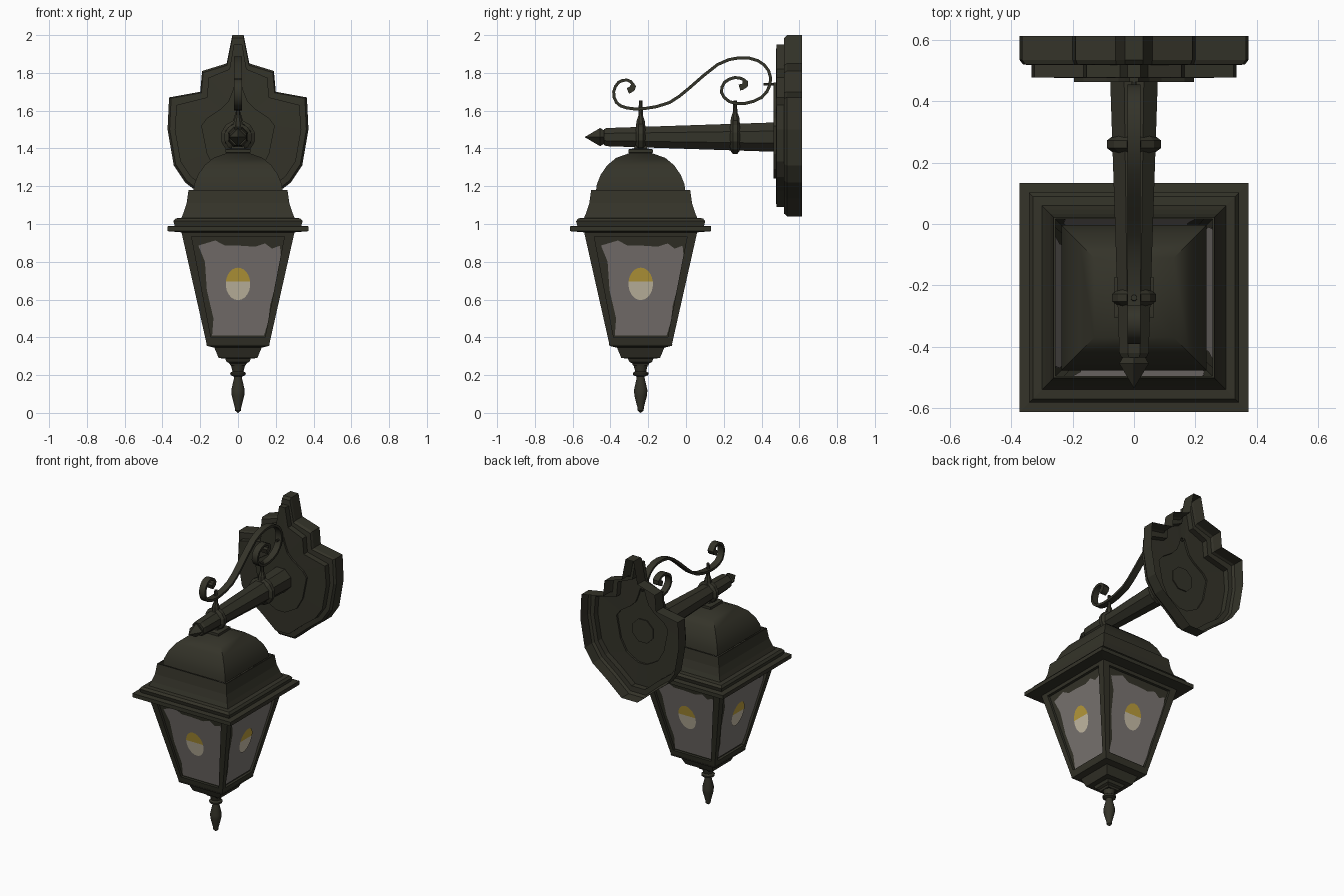
import bpy, bmesh, math
from mathutils import Vector, Matrix

if "Cube" in bpy.data.objects:
    bpy.data.objects.remove(bpy.data.objects["Cube"])

def mat(name, c):
    m = bpy.data.materials.new(name)
    m.diffuse_color = (*c, 1)
    m.use_nodes = True
    m.node_tree.nodes["Principled BSDF"].inputs["Base Color"].default_value = m.diffuse_color
    return m

IRON = mat("dark_bronze", (0.034, 0.033, 0.022))
GLASS = mat("smoky_glass", (0.20, 0.18, 0.168))
AMBER = mat("amber_glow", (0.50, 0.34, 0.045))
CREAM = mat("cream_bulb", (0.58, 0.52, 0.39))
LY = -0.24          # lantern centre in y
AZ = 1.46           # arm axis height

def make(name, bm, material, smooth=0, recalc=True):
    if recalc:
        bmesh.ops.recalc_face_normals(bm, faces=bm.faces)
    me = bpy.data.meshes.new(name)
    bm.to_mesh(me)
    bm.free()
    me.materials.append(material)
    ob = bpy.data.objects.new(name, me)
    bpy.context.collection.objects.link(ob)
    if smooth:
        bpy.ops.object.select_all(action='DESELECT')
        bpy.context.view_layer.objects.active = ob
        ob.select_set(True)
        bpy.ops.object.shade_smooth_by_angle(angle=math.radians(smooth))
    return ob

def loft(name, rings, material=IRON, start=True, end=True, smooth=0):
    """Skin closed rings of equal length, optionally capping the ends."""
    bm = bmesh.new()
    vs = [[bm.verts.new(p) for p in r] for r in rings]
    n = len(vs[0])
    for a, b in zip(vs, vs[1:]):
        for i in range(n):
            bm.faces.new((a[i], a[(i + 1) % n], b[(i + 1) % n], b[i]))
    if start:
        bm.faces.new(vs[0])
    if end:
        bm.faces.new(vs[-1])
    return make(name, bm, material, smooth)

def square(name, prof, **kw):
    """Square lantern section from (half width, height) pairs."""
    return loft(name, [[(sx * h, LY + sy * h, z) for sx, sy in
                        ((-1, -1), (1, -1), (1, 1), (-1, 1))] for h, z in prof], **kw)

def turned(name, prof, x=0, y=0, z=0, axis='Z', sides=8, phase=0.5, smooth=0):
    """Turned section from (radius, distance along axis) pairs."""
    rings = []
    for r, t in prof:
        ring = []
        for i in range(sides):
            a = 2 * math.pi * (i + phase) / sides
            c, s = max(r, 0.001) * math.cos(a), max(r, 0.001) * math.sin(a)
            ring.append((x + c, y + s, z + t) if axis == 'Z' else (x + c, y + t, z + s))
        rings.append(ring)
    return loft(name, rings, smooth=smooth)

# --- Wall plate: stepped shield, hollow at the back ---
outer = [(.03, 2.0), (.06, 1.85), (.19, 1.81), (.20, 1.70), (.365, 1.67), (.373, 1.50),
         (.34, 1.31), (.28, 1.22), (.17, 1.135), (.06, 1.04)]
middle = [(.022, 1.95), (.045, 1.82), (.155, 1.775), (.165, 1.67), (.325, 1.63), (.335, 1.50),
          (.305, 1.33), (.25, 1.25), (.15, 1.175), (.05, 1.09)]
inner = [(.015, 1.75), (.03, 1.70), (.05, 1.65), (.09, 1.61), (.165, 1.56), (.195, 1.52),
         (.165, 1.37), (.12, 1.29), (.07, 1.26), (.03, 1.24)]

def shield(half, y, s=1.0):
    pts = half + [(-x, z) for x, z in reversed(half)]
    return [(x * s, y, 1.52 + (z - 1.52) * s) for x, z in pts]

loft("wall_plate", [shield(outer, .613), shield(outer, .535), shield(outer, .52, .97),
                    shield(middle, .518), shield(middle, .478), shield(inner, .476),
                    shield(inner, .463)], start=False)

# --- Arm with pointed tip and two collars ---
turned("arm", [(.045, -.435), (.052, -.42), (.084, .47)], z=AZ, axis='Y')
turned("arm_tip", [(0, -.535), (.048, -.455), (.034, -.43)], z=AZ, axis='Y', sides=4, phase=0)
for nm, y, r in (("front", LY, .074), ("rear", .26, .092)):
    turned(nm + "_collar", [(r - .025, -.03), (r, -.012), (r, .012), (r - .025, .03)],
           y=y, z=AZ, axis='Y', sides=12)
    turned(nm + "_post", [(.028, r - .03), (.024, r + .01), (.013, r + .04), (.010, .195)],
           y=y, z=AZ)

# --- Scroll ribbon ---
ctrl = [(-.308, 1.705), (-.285, 1.717), (-.283, 1.743), (-.312, 1.762), (-.357, 1.75), (-.383, 1.70),
        (-.368, 1.643), (-.315, 1.615), (-.22, 1.611), (-.087, 1.643), (.02, 1.722), (.167, 1.844),
        (.283, 1.88), (.38, 1.865), (.437, 1.812), (.445, 1.738), (.40, 1.67), (.31, 1.638),
        (.23, 1.648), (.188, 1.696), (.204, 1.75), (.257, 1.775), (.304, 1.765), (.313, 1.735),
        (.283, 1.722)]
pts = [Vector(p) for p in ctrl]
path = []
for i in range(len(pts) - 1):       # Catmull-Rom refinement
    p0, p1, p2, p3 = pts[max(i - 1, 0)], pts[i], pts[i + 1], pts[min(i + 2, len(pts) - 1)]
    for t in (0, .5):
        path.append(.5 * (2 * p1 + (p2 - p0) * t + (2 * p0 - 5 * p1 + 4 * p2 - p3) * t * t
                          + (3 * p1 - p0 - 3 * p2 + p3) * t ** 3))
path.append(pts[-1])
rings = []
for i, p in enumerate(path):
    d = (path[min(i + 1, len(path) - 1)] - path[max(i - 1, 0)]).normalized()
    n = Vector((-d.y, d.x)) * (.016 if min(i, len(path) - 1 - i) < 4 else .008)
    rings.append([(x, (p + s * n).x, (p + s * n).y) for x, s in
                  ((-.022, -1), (.022, -1), (.022, 1), (-.022, 1))])
loft("scroll", rings, smooth=40)
turned("scroll_pin", [(.008, .41), (.008, .48)], z=1.74, axis='Y')

# --- Roof: cap, dome and flared skirt with a small open gap between ---
square("roof_cap", [(.05, 1.37), (.065, 1.378), (.065, 1.395), (.035, 1.40), (.03, 1.42)])
square("roof_dome", [(.237, 1.17), (.232, 1.21), (.212, 1.26), (.178, 1.31), (.13, 1.35), (.06, 1.375)],
       start=False, smooth=35)
square("roof_skirt", [(.29, .955), (.373, .962), (.373, .988), (.335, .99), (.342, 1.015), (.33, 1.03),
                      (.30, 1.032), (.288, 1.06), (.272, 1.11), (.262, 1.18), (.256, 1.18)],
       start=False, end=False)

# --- Lantern sides: frame, recessed pane, glass and bulb ---
def half_at(z):
    return .165 + (z - .36) / .6 * .135

def place(bm, k):
    bmesh.ops.transform(bm, verts=bm.verts, matrix=Matrix.Translation((0, LY, 0))
                        @ Matrix.Rotation(k * math.pi / 2, 4, 'Z'))

def plate(name, outline, depth, k, material):
    """Flat plate lying on sloped side k at the given recess depth."""
    bm = bmesh.new()
    bm.faces.new([bm.verts.new((x, depth - half_at(z), z)) for x, z in outline])
    place(bm, k)
    return make(name, bm, material, recalc=False)

glass = [(-.137, .41), (.137, .41), (.16, .48), (.17, .57), (.20, .68), (.23, .80), (.222, .885),
         (.18, .87), (.143, .897), (.09, .88), (0, .886), (-.07, .886), (-.12, .913), (-.21, .886),
         (-.175, .80), (-.165, .65), (-.13, .50)]

def bulb(a0, a1):
    return [(.065 * math.cos(a0 + (a1 - a0) * i / 12), .683 + .086 * math.sin(a0 + (a1 - a0) * i / 12))
            for i in range(13)]

sides = ("front", "right", "back", "left")
for k, nm in enumerate(sides):
    bm = bmesh.new()
    trap = lambda b, t, z0, z1, d: [bm.verts.new((x, d - half_at(z), z)) for x, z in
                                    ((-b, z0), (b, z0), (t, z1), (-t, z1))]
    loops = [trap(.165, .30, .36, .96, 0), trap(.143, .246, .40, .935, 0),
             trap(.143, .246, .40, .935, .018)]
    for a, b in zip(loops, loops[1:]):
        for i in range(4):
            bm.faces.new((a[i], a[(i + 1) % 4], b[(i + 1) % 4], b[i]))
    bm.faces.new(loops[-1])
    place(bm, k)
    make(nm + "_frame", bm, IRON, recalc=False)
    plate(nm + "_glass", glass, .014, k, GLASS)
    plate(nm + "_glass_inside", glass[::-1], .022, k, GLASS)
    plate(nm + "_bulb_glow", bulb(.15, math.pi - .15), .010, k, AMBER)
    plate(nm + "_bulb", bulb(math.pi - .15, 2 * math.pi + .15), .010, k, CREAM)

# --- Base and finial ---
square("lantern_base", [(.168, .365), (.165, .355), (.125, .345), (.102, .29), (.068, .288),
                        (.06, .27), (.045, .262), (.04, .25)])
turned("finial", [(.042, .262), (.034, .235), (.03, .22), (.043, .212), (.041, .20), (.022, .192),
                  (.022, .183), (.037, .12), (.034, .09), (.018, .03), (.016, .012), (0, 0)],
       y=LY, sides=12, smooth=35)
